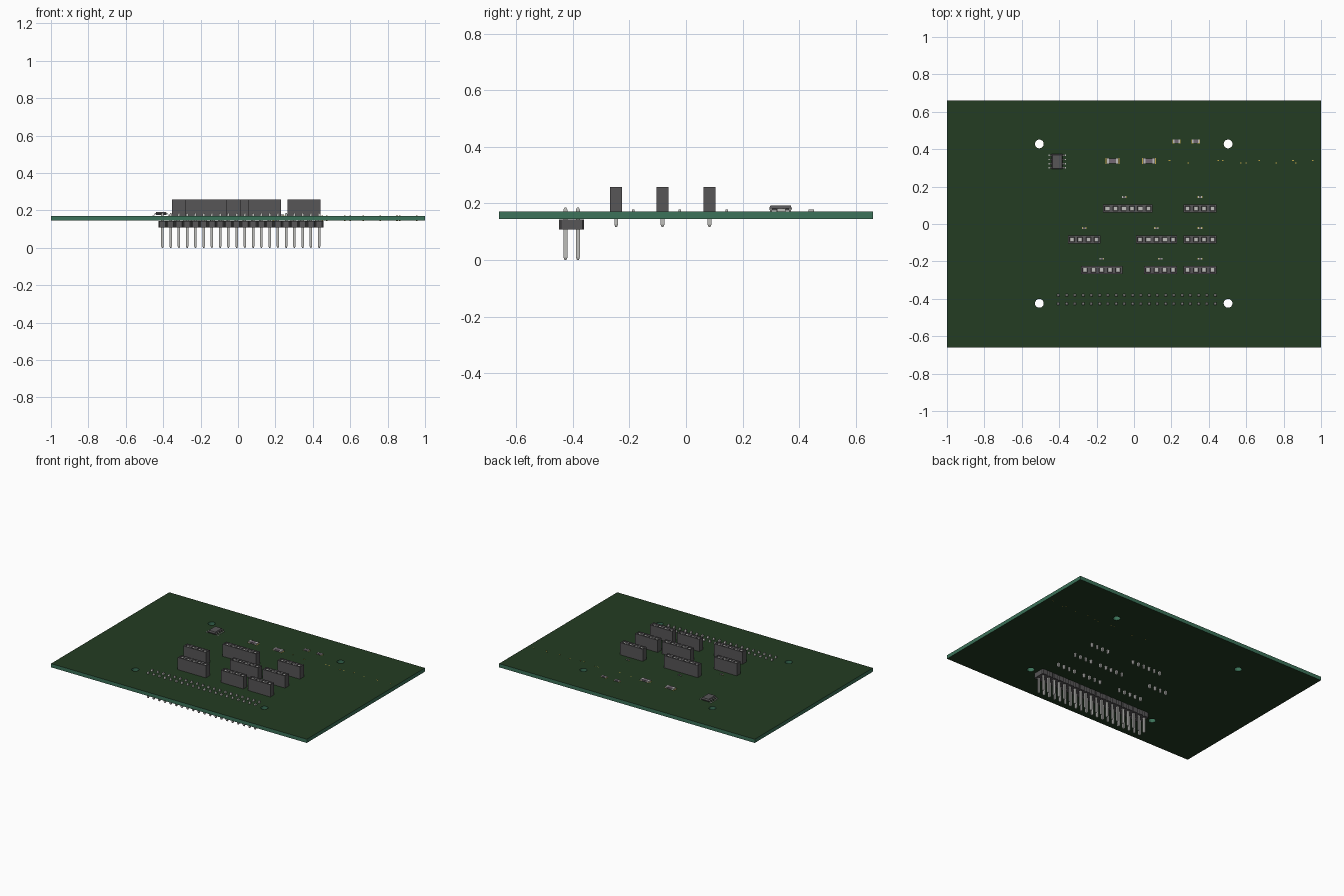
import bpy, bmesh, math

if "Cube" in bpy.data.objects:
    bpy.data.objects.remove(bpy.data.objects["Cube"])

P = 0.0441                      # pin pitch
ZB, ZT = 0.145, 0.171           # board underside and top


def mat(name, rgb):
    m = bpy.data.materials.new(name)
    m.diffuse_color = (*rgb, 1)
    m.use_nodes = True
    m.node_tree.nodes["Principled BSDF"].inputs["Base Color"].default_value = m.diffuse_color
    return m


MASK = mat("dark green mask", (0.017, 0.045, 0.016))
CORE = mat("board edge green", (0.045, 0.17, 0.10))
PLASTIC = mat("dark grey plastic", (0.095, 0.092, 0.095))
METAL = mat("light grey metal", (0.52, 0.52, 0.50))
GOLD = mat("gold pad", (0.50, 0.36, 0.06))
CHIP = mat("grey violet ceramic", (0.17, 0.14, 0.17))


def finish(name, bm, *mats):
    bmesh.ops.recalc_face_normals(bm, faces=bm.faces)
    me = bpy.data.meshes.new(name)
    bm.to_mesh(me)
    bm.free()
    for m in mats:
        me.materials.append(m)
    ob = bpy.data.objects.new(name, me)
    bpy.context.collection.objects.link(ob)
    return ob


def loft(bm, rings, index=0):
    """Skin a list of equal-length closed rings and cap both ends."""
    vs = [[bm.verts.new(p) for p in r] for r in rings]
    n = len(vs[0])
    faces = [bm.faces.new(vs[0][::-1]), bm.faces.new(vs[-1])]
    for a, b in zip(vs, vs[1:]):
        for i in range(n):
            j = (i + 1) % n
            faces.append(bm.faces.new((a[i], a[j], b[j], b[i])))
    for f in faces:
        f.material_index = index
    return faces


def rect(x, y, z, hx, hy):
    return [(x - hx, y - hy, z), (x + hx, y - hy, z), (x + hx, y + hy, z), (x - hx, y + hy, z)]


def box(bm, x, y, z0, z1, w, d, index=0):
    return loft(bm, [rect(x, y, z, w / 2, d / 2) for z in (z0, z1)], index)


def pin(bm, x, y, z0, z1, h=0.0065, tip=0.008, top_tip=True):
    """Square pin with tapered ends."""
    rings = [rect(x, y, z0, h * .5, h * .5), rect(x, y, z0 + tip, h, h)]
    if top_tip:
        rings += [rect(x, y, z1 - tip, h, h), rect(x, y, z1, h * .5, h * .5)]
    else:
        rings.append(rect(x, y, z1, h, h))
    loft(bm, rings)


# Board: rectangle with four mounting holes, filled and extruded
cu = bpy.data.curves.new("board_outline", 'CURVE')
cu.dimensions = '2D'
cu.fill_mode = 'BOTH'
cu.extrude = (ZT - ZB) / 2


def spline(pts):
    s = cu.splines.new('POLY')
    s.points.add(len(pts) - 1)
    for q, (x, y) in zip(s.points, pts):
        q.co = (x, y, 0, 1)
    s.use_cyclic_u = True


spline([(-1, -.66), (1, -.66), (1, .66), (-1, .66)])
for hx in (-.506, .503):
    for hy in (-.424, .428):
        spline([(hx + .0235 * math.cos(t * math.tau / 32), hy + .0235 * math.sin(t * math.tau / 32))
                for t in range(32)])
tmp = bpy.data.objects.new("board_outline", cu)
bpy.context.collection.objects.link(tmp)
bpy.context.view_layer.update()
me = bpy.data.meshes.new_from_object(tmp.evaluated_get(bpy.context.evaluated_depsgraph_get()))
bpy.data.objects.remove(tmp)
bm = bmesh.new()
bm.from_mesh(me)
bmesh.ops.remove_doubles(bm, verts=bm.verts, dist=1e-5)
bmesh.ops.translate(bm, verts=bm.verts, vec=(0, 0, (ZB + ZT) / 2))
bmesh.ops.recalc_face_normals(bm, faces=bm.faces)
for f in bm.faces:
    f.material_index = 0 if abs(f.normal.z) > .5 else 1
    f.smooth = False
finish("board", bm, MASK, CORE)

# Two-row pin header hanging under the board, with notched sides
cx, cy, N, c = 0.015, -0.404, 20, 0.006
x0 = cx - N * P / 2
side = []
for i in range(N):
    a, b = x0 + i * P, x0 + (i + 1) * P
    side += [(a, -P + c), (a + c, -P), (b - c, -P)]
side.append((x0 + N * P, -P + c))
outline = side + [(2 * cx - x, -y) for x, y in side]
bm = bmesh.new()
loft(bm, [[(x, cy + y, z) for x, y in outline] for z in (0.108, 0.143)])
finish("header_body", bm, PLASTIC)
bm = bmesh.new()
for i in range(N):
    for s in (-.5, .5):
        pin(bm, x0 + (i + .5) * P, cy + s * P, 0, 0.186)
finish("header_pins", bm, METAL)

# Sensor sockets: (centre x, row y, number of pins)
sockets = [(-.033, .083, 6), (.353, .083, 4),
           (-.266, -.083, 4), (.120, -.083, 5), (.353, -.083, 4),
           (-.173, -.247, 5), (.1415, -.247, 4), (.353, -.247, 4)]
for k, (sx, sy, n) in enumerate(sockets):
    bm = bmesh.new()
    left, h = sx - n * P / 2, P / 2 - .0005
    loft(bm, [[(left + i * P, sy - h, z) for z in (ZT,)] +
              [(left + i * P, sy + h, ZT), (left + i * P, sy + h, .257), (left + i * P, sy - h, .257)]
              for i in range(n + 1)])
    bmesh.ops.recalc_face_normals(bm, faces=bm.faces)
    tops = [f for f in bm.faces if f.normal.z > .9]
    # funnel-shaped openings with metal contacts at the bottom
    bmesh.ops.inset_individual(bm, faces=tops, thickness=.0125)
    bmesh.ops.inset_individual(bm, faces=tops, thickness=.003, depth=-.006)
    for f in tops:
        f.material_index = 1
    finish(f"socket_{k + 1}", bm, PLASTIC, METAL)
    bm = bmesh.new()
    for i in range(n):
        pin(bm, left + (i + .5) * P, sy, .117, ZB, top_tip=False)
    finish(f"socket_pins_{k + 1}", bm, METAL)


# Surface-mount parts: ceramic middle, metal ends, gold pads
def chip(name, x, y, w, d, h):
    bm = bmesh.new()
    box(bm, x, y, ZT + .001, ZT + h * .94, w * .6, d * .96, 0)
    for s in (-1, 1):
        box(bm, x + s * w * .4, y, ZT + .001, ZT + h, w * .2, d, 1)
        box(bm, x + s * w * .43, y, ZT, ZT + .001, w * .3, d * 1.1, 2)
    finish(name, bm, CHIP, METAL, GOLD)


chip("large_chip_1", -.115, .337, .064, .030, .011)
chip("large_chip_2", .080, .337, .064, .030, .011)
chip("small_chip_1", .227, .442, .038, .019, .008)
chip("small_chip_2", .330, .442, .038, .019, .008)
for k, (sx, sy, n) in enumerate(sockets):
    chip(f"socket_chip_{k + 1}", sx - (.02 if k == 0 else 0), sy + .061, .021, .009, .007)

# Eight-lead chip with tapered body and gull-wing leads
ix, iy = -.411, .334
bm = bmesh.new()
loft(bm, [rect(ix, iy, ZT + z, .030 - t, .040 - t)
          for z, t in ((.003, .003), (.011, 0), (.021, .004))])
finish("eight_lead_chip", bm, PLASTIC)
bm = bmesh.new()
path = [(.028, .012), (.036, .012), (.039, .003), (.047, .003),
        (.047, 0), (.037, 0), (.034, .009), (.028, .009)]
for s in (-1, 1):
    for j in range(4):
        yc = iy + (j - 1.5) * P / 2
        loft(bm, [[(ix + s * px, yc + dy, ZT + .001 + pz) for px, pz in path] for dy in (-.0038, .0038)])
finish("chip_leads", bm, METAL)

# Scattered tiny gold pads on both sides of the board
bm = bmesh.new()
for x in (.19, .29, .45, .475, .57, .60, .67, .76, .85, .865, .955):
    y = .325 + (.015 if int(x * 100) % 2 else 0)
    box(bm, x, y, ZB - .0008, ZT + .0008, .009, .005)
finish("gold_vias", bm, GOLD)
